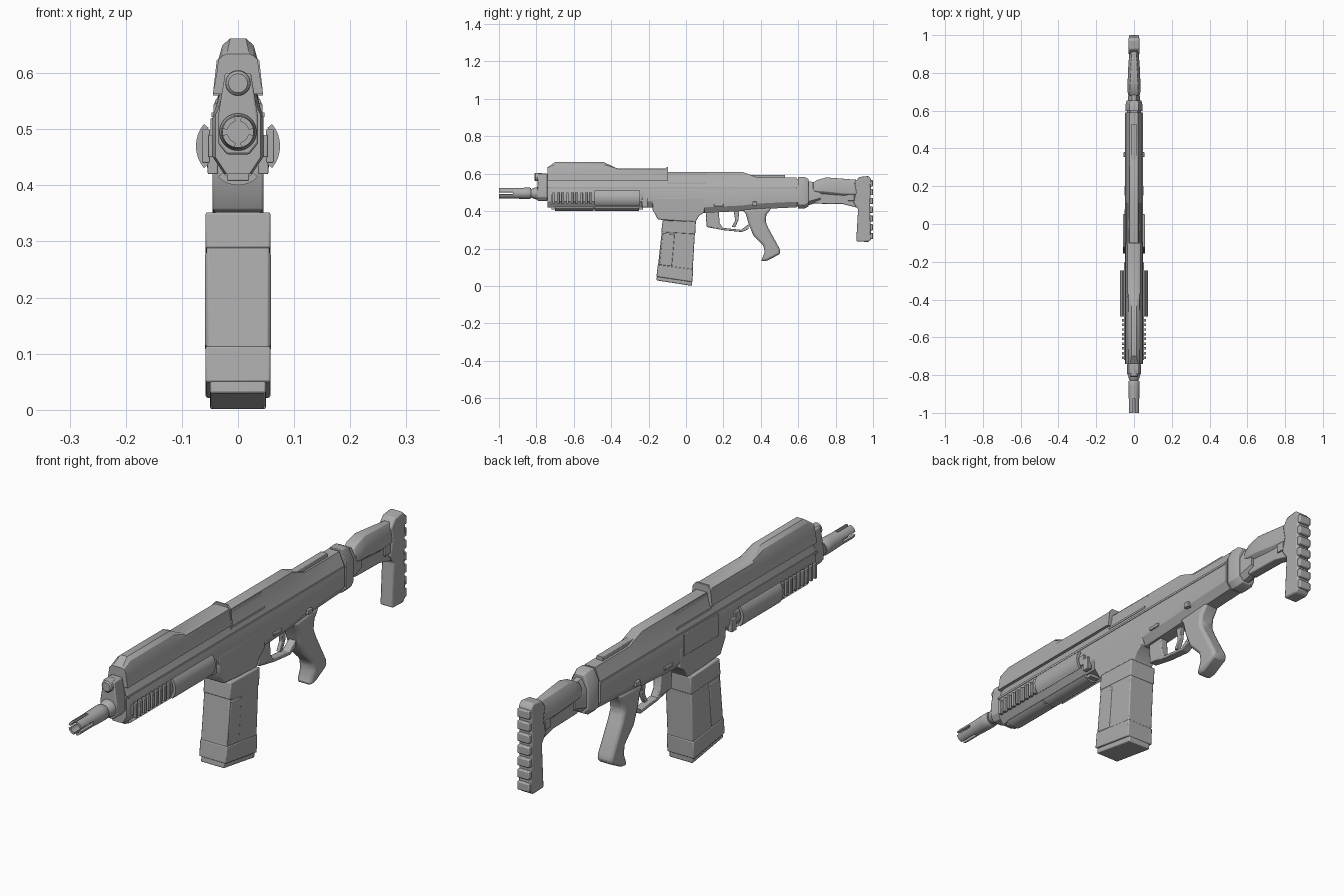
import bpy, bmesh
from math import sin, cos, radians, tau

cube = bpy.data.objects.get("Cube")
if cube:
    bpy.data.objects.remove(cube, do_unlink=True)

GREY = (.42, .42, .42, 1)
mat = bpy.data.materials.new("matte_grey")
mat.use_nodes = True
mat.diffuse_color = GREY
mat.node_tree.nodes["Principled BSDF"].inputs["Base Color"].default_value = GREY
parts = []

# Shared landmarks along the length (y), up (z) and across (x)
MUZZLE, GUARD_FRONT, GUARD_BACK, HOOD_BACK, RECEIVER_BACK, BUTT_BACK = -1, -.74, -.18, -.1, .59, 1
BELLY, RAIL, BORE, SHOULDER, TOP = .42, .47, .495, .53, .61
WIDE, THIN, FINE = .045, .02, .004


def finish(name, bm, bevel):
    """Turn a bmesh into an object with the shared material."""
    bmesh.ops.recalc_face_normals(bm, faces=bm.faces)
    mesh = bpy.data.meshes.new(name)
    bm.to_mesh(mesh)
    bm.free()
    mesh.materials.append(mat)
    part = bpy.data.objects.new(name, mesh)
    bpy.context.collection.objects.link(part)
    if bevel:
        mod = part.modifiers.new("edge_bevel", "BEVEL")
        mod.width, mod.segments, mod.limit_method = bevel, 2, "ANGLE"
    parts.append(part)


def skin(name, rings, bevel=0):
    """Join equal rings of points into a capped solid."""
    bm = bmesh.new()
    loops = [[bm.verts.new(point) for point in ring] for ring in rings]
    for near, far in zip(loops, loops[1:]):
        for i in range(len(near)):
            bm.faces.new((near[i - 1], near[i], far[i], far[i - 1]))
    bm.faces.new(loops[0])
    bm.faces.new(loops[-1])
    finish(name, bm, bevel)


def loft(name, *sections, bevel=0):
    """Sections are (y, right half outline of x and z), mirrored in x."""
    rings = []
    for y, half in sections:
        outline = half + [(-x, z) for x, z in reversed(half)]
        rings.append([(x, y, z) for x, z in outline])
    skin(name, rings, bevel)


def slab(name, outline, half_width, bevel=FINE, middle=0):
    """Side outline of (y, z) extruded across x."""
    skin(name, [[(middle + side * half_width, y, z) for y, z in outline]
                for side in (-1, 1)], bevel)


def box(name, front, back, bottom, top, half_width, middle=0, bevel=FINE / 2):
    outline = [(front, bottom), (back, bottom), (back, top), (front, top)]
    slab(name, outline, half_width, bevel, middle)


def lathe(name, z, *steps, count=24):
    """Round part along y from (y, radius) steps."""
    turns = [tau * i / count for i in range(count)]
    skin(name, [[(r * cos(a), y, z + r * sin(a)) for a in turns] for y, r in steps])


def arc_shell(name, x, z, radius, thick, facing, spread, front, back, steps=8):
    """Curved plate running along y."""
    angles = [radians(facing + spread * (2 * i / steps - 1)) for i in range(steps + 1)]
    outline = [(x + radius * cos(a), z + radius * sin(a)) for a in angles]
    inner = radius - thick
    outline += [(x + inner * cos(a), z + inner * sin(a)) for a in reversed(angles)]
    skin(name, [[(px, y, pz) for px, pz in outline] for y in (front, back)])


def body(bottom, top, wide=WIDE):
    """Half section with a chamfered belly and tapering shoulders."""
    return [(wide - THIN, bottom), (wide, bottom + .03), (wide, SHOULDER - FINE),
            (wide - FINE, SHOULDER + FINE), (wide / 2, top)]


def octagon(wide, bottom, top, cut=THIN):
    return [(wide - cut, bottom), (wide, bottom + cut), (wide, top - 2 * cut), (wide - cut, top)]


# Receiver, handguard and magazine well
loft("receiver", (GUARD_BACK, body(.41, .6)), (HOOD_BACK, body(.4, TOP)), (.1, body(.39, TOP)),
     (.3, body(.4, TOP)), (.38, body(.41, .58)), (RECEIVER_BACK, body(BELLY, .58)))
loft("handguard", (GUARD_FRONT, body(BELLY, .59, .04)), (GUARD_FRONT + THIN, body(BELLY, .6)),
     (GUARD_BACK, body(BELLY, .6)))
slab("magazine_well", [(GUARD_BACK, RAIL), (GUARD_BACK, .41), (-.15, .355), (.05, .34),
                       (.07, .375), (.1, .395), (.1, RAIL)], WIDE + FINE / 8)
box("receiver_top_rib", .33, .53, .56, .594, .014)
box("receiver_top_rail", HOOD_BACK, .11, .58, .607, .026)
box("port_cover", -.13, .08, .435, .52, FINE, middle=-WIDE)


# Upper hood with flared skirt
def hood(top, crown):
    return [(WIDE, .563), (.038, .6), (.035, top - max(FINE, top - .624)),
            (.028, (top + top + .624) / 3), (crown, top)]


def lip_section():
    return [(WIDE, .56), (.038, .622), (.025, .637)]


loft("upper_hood", (GUARD_FRONT, hood(.634, THIN)), (-.7, hood(.662, .014)),
     (-.44, hood(.662, .014)), (-.37, hood(.629, THIN)), (HOOD_BACK, hood(.629, THIN)))
loft("hood_lip", (HOOD_BACK - FINE, lip_section()), (HOOD_BACK + FINE, lip_section()))

# Fittings, rails, teeth and curved covers repeated on both sides
for side in (-1, 1):
    edge = side * WIDE
    box("side_rib", GUARD_FRONT, RECEIVER_BACK, SHOULDER - 2 * FINE, SHOULDER, FINE / 2,
        middle=edge, bevel=0)
    box("bolt_ledge", HOOD_BACK, .11, .545, .553, 2 * FINE, middle=side * .032, bevel=0)
    box("selector_lever", .355, .38, .43, .45, .01, middle=edge)
    box("magazine_release", .15, .2, .425, .438, .006, middle=edge)
    box("guard_latch", -.235, -.205, BELLY, RAIL, .009, middle=edge)
    box("side_rail", GUARD_FRONT + THIN, -.23, RAIL - THIN, RAIL + THIN, 2 * FINE, middle=edge)
    for i in range(9):
        front = -.715 + i / 40
        box("side_rail_tooth", front, front + .013, RAIL - .03, RAIL + .03, .007,
            middle=side * .057)
    arc_shell("side_rail_cover", side * .014, RAIL, .061, .011,
              0 if side > 0 else 180, 40, front=-.49, back=-.245)
box("lower_rail", GUARD_FRONT + THIN, -.23, .408, BELLY + FINE, THIN)
for front, back in ((-.7, -.495), (-.488, -.25)):
    arc_shell("lower_rail_cover", 0, .45, .05, .011, 270, 45, front, back)

# Gas block, barrel and slotted muzzle
gas_section = [(THIN, .455), (.036, .475), (.036, .52), (.023, .6)]
loft("gas_block", (-.795, gas_section), (GUARD_FRONT, gas_section), bevel=FINE)
lathe("gas_plug", .582, (-.81, .017), (-.805, .022), (-.77, .023))
lathe("barrel", BORE, (-.92, THIN), (-.83, THIN), (-.82, .027), (-.8, .033),
      (-.77, .035), (GUARD_FRONT, .035))
lathe("muzzle_collar", BORE, (-.925, .028), (-.86, .03), (-.835, .03), (-.828, .026))
for quarter in range(4):
    arc_shell("muzzle_prong", 0, BORE, .028, .009, 45 + 90 * quarter, 33, MUZZLE, -.915)


# Tilted magazine: every band is cut from one side outline by depth and reach
def magazine_band(name, half_width, upper, lower, start=0, end=1):
    def corner(reach, depth):
        front_y, back_y = -.125 - .035 * depth, .053 - THIN * depth
        front_z, back_z = .352 - .322 * depth, .345 - .345 * depth
        return (front_y + (back_y - front_y) * reach, front_z + (back_z - front_z) * reach)
    slab(name, [corner(start, upper), corner(end, upper), corner(end, lower),
                corner(start, lower)], half_width)


magazine_band("magazine_top_band", .058, upper=0, lower=.2)
magazine_band("magazine_body", .056, upper=.1, lower=.85, start=.01, end=.99)
magazine_band("magazine_bottom_band", .058, upper=.74, lower=.94)
magazine_band("magazine_base", .05, upper=.9, lower=1, start=.01, end=.99)
magazine_band("magazine_side_plate", .0585, upper=.22, lower=.74, start=.04, end=.4)
box("magazine_neck", -.11, .04, .33, .4, .04)

# Grip, trigger and guard
slab("pistol_grip", [(.3, .41), (.32, .385), (.335, .33), (.36, .27), (.415, .215),
                     (.42, .18), (.4, .13), (.435, .135), (.505, .172), (.5, .2),
                     (.44, .31), (.425, .345), (.43, .38), (.46, BELLY)], .033, bevel=.012)
slab("trigger_guard_front", [(.105, .4), (.175, .4), (.18, .335), (.2, .305), (.11, .315)], .016)
slab("trigger_guard_loop", [(.11, .315), (.2, .298), (.3, .288), (.335, .305),
                            (.335, .33), (.295, .3), (.2, .31)], .016, bevel=FINE / 2)
slab("trigger", [(.255, .4), (.285, .4), (.28, .35), (.262, .313), (.245, .316),
                 (.263, .35)], 2 * FINE, bevel=FINE / 2)

# Rear cap, stock arm and butt
groove, cap = octagon(.038, .425, .572), octagon(.044, .415, .582)
loft("receiver_groove", (RECEIVER_BACK - FINE, groove), (.605, groove))
loft("rear_cap", (.598, cap), (.635, cap), (.655, groove), bevel=FINE / 2)
loft("stock_neck", (.65, octagon(.032, .43, .56)), (.72, octagon(.028, .45, .55)))
loft("cheek_piece", (.68, octagon(.03, .5, .553, .01)), (.7, octagon(.034, BORE, .566, .012)),
     (.75, octagon(.034, .49, .58, .014)), (.84, octagon(.03, .48, .573, .014)),
     (.94, octagon(.022, .48, .565, .012)), bevel=FINE / 2)
slab("stock_strut", [(.69, .5), (.69, .44), (.84, .437), (.93, .415), (.93, .5)], THIN)
box("stock_latch", .865, .9, .455, .49, .026)
slab("butt_plate", [(.9, .55), (.925, .582), (.975, .588), (.99, .57), (.984, .41),
                    (.99, .25), (.975, .235), (.91, .238), (.92, .41), (.895, .445),
                    (.91, .5)], .028, bevel=.006)
for i in range(7):
    bottom = .25 + i * .047
    box("butt_pad_rib", BUTT_BACK - .03, BUTT_BACK, bottom, bottom + .033, .026, bevel=FINE)

# Smooth curved surfaces while keeping hard edges
bpy.ops.object.select_all(action="DESELECT")
for part in parts:
    part.select_set(True)
bpy.context.view_layer.objects.active = parts[0]
bpy.ops.object.shade_smooth_by_angle(angle=radians(30))
